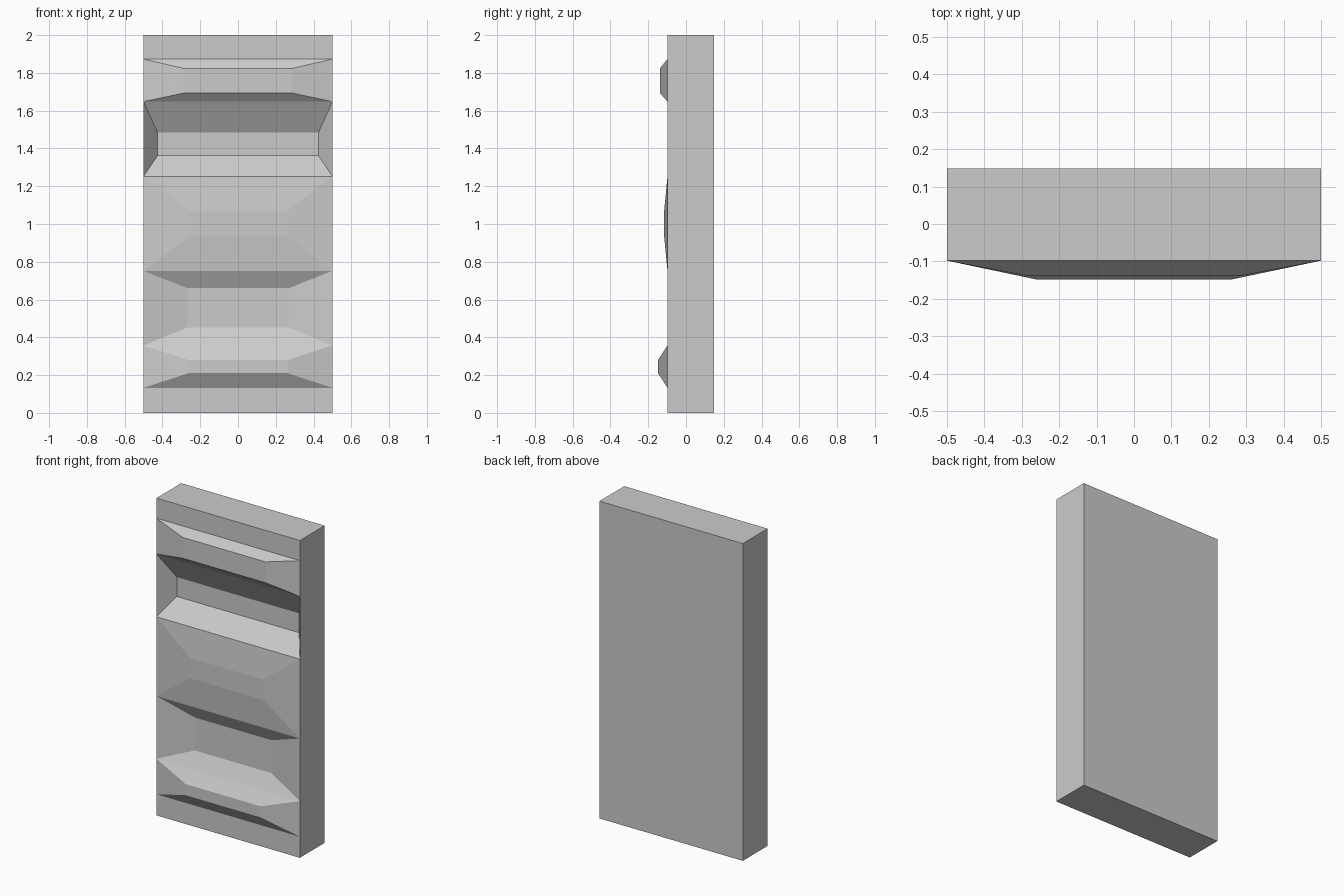
import bpy, bmesh

if "Cube" in bpy.data.objects:
    bpy.data.objects.remove(bpy.data.objects["Cube"])

HALF, FRONT, BACK = 0.5, -0.098, 0.148

# Levels where the front face is split into horizontal bands
levels = [0, 0.133, 0.357, 0.752, 1.252, 1.648, 1.873, 2]

# Bands with an inset field: index -> (half width, bottom z, top z, y)
fields = {
    1: (0.262, 0.21, 0.28, -0.148),    # raised
    2: (0.268, 0.452, 0.66, -0.048),   # sunken
    3: (0.255, 0.937, 1.066, -0.116),  # raised, shallow
    4: (0.426, 1.362, 1.484, 0.0),     # sunken, deep
    5: (0.288, 1.693, 1.824, -0.138),  # raised
}

bm = bmesh.new()


def rect(hw, z0, z1, y):
    return [bm.verts.new(p) for p in
            ((-hw, y, z0), (hw, y, z0), (hw, y, z1), (-hw, y, z1))]


# Front bands with bevelled fields
left = [bm.verts.new((-HALF, FRONT, z)) for z in levels]
right = [bm.verts.new((HALF, FRONT, z)) for z in levels]
for i in range(len(levels) - 1):
    outer = [left[i], right[i], right[i + 1], left[i + 1]]
    if i in fields:
        inner = rect(*fields[i])
        bm.faces.new(inner)
        for a in range(4):
            b = (a + 1) % 4
            bm.faces.new((outer[a], outer[b], inner[b], inner[a]))
    else:
        bm.faces.new(outer)

# Sides, back, top and bottom of the slab
bl, br, tr, tl = rect(HALF, 0, 2, BACK)
bm.faces.new(left + [tl, bl])
bm.faces.new(right + [tr, br])
bm.faces.new((bl, tl, tr, br))
bm.faces.new((left[0], bl, br, right[0]))
bm.faces.new((left[-1], right[-1], tr, tl))
bmesh.ops.recalc_face_normals(bm, faces=bm.faces)

mesh = bpy.data.meshes.new("door_panel")
bm.to_mesh(mesh)
bm.free()
bpy.context.collection.objects.link(bpy.data.objects.new("door_panel", mesh))
